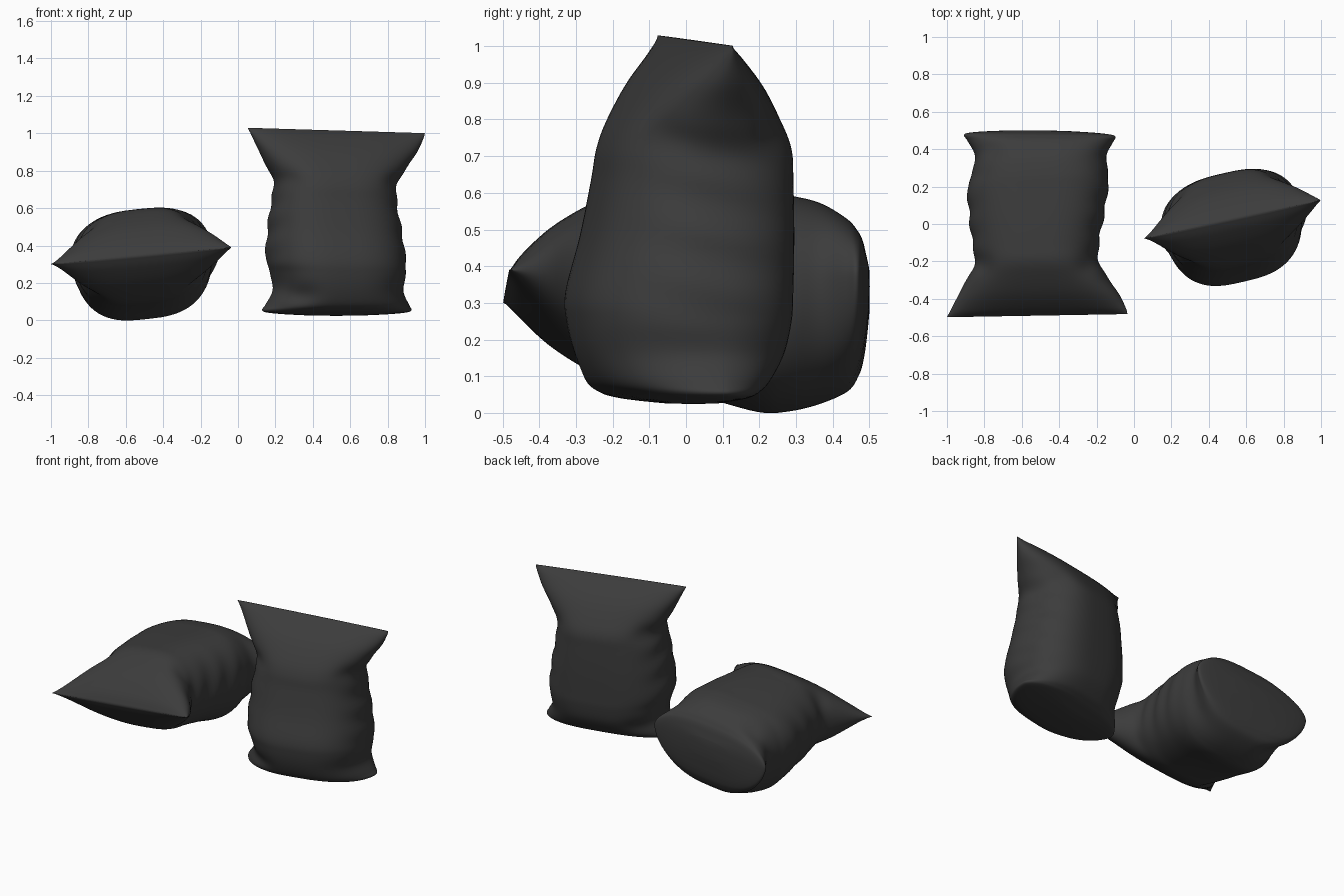
import bpy
import bmesh
import math
from mathutils import Matrix, Vector

cube = bpy.data.objects.get("Cube")
if cube:
    bpy.data.objects.remove(cube, do_unlink=True)

foil = bpy.data.materials.new("charcoal foil")
foil.use_nodes = True
colour = (0.045, 0.045, 0.045, 1)
foil.diffuse_color = colour
shader = foil.node_tree.nodes["Principled BSDF"]
shader.inputs["Base Color"].default_value = colour
shader.inputs["Roughness"].default_value = 0.6

# Pouch sections from bottom to seal:
# height, left half width, right half width, front depth, back depth, pointedness
SECTIONS = [
    (-.004, .15, .15, .07, .05, 1),
    (.003, .29, .29, .13, .08, 1),
    (.012, .38, .38, .19, .115, 1.1),
    (.025, .405, .41, .235, .14, 1.2),
    (.055, .385, .395, .28, .175, 1.2),
    (.13, .345, .36, .315, .22, 1.05),
    (.22, .355, .37, .335, .24, .95),
    (.3, .38, .37, .335, .245, .95),
    (.45, .37, .35, .295, .25, .95),
    (.6, .35, .325, .265, .25, .95),
    (.69, .335, .325, .25, .245, .95),
    (.77, .37, .365, .215, .21, 1),
    (.87, .425, .435, .145, .145, 1),
    (.95, .465, .475, .06, .065, 1),
    (.985, .485, .485, .005, .005, 1),
]
AROUND = 80
STEPS = 6


def spline(a, b, c, d, t):
    """Smooth blend between rows b and c."""
    out = []
    for p, q, r, s in zip(a, b, c, d):
        out.append(q + t * ((r - p) + t * (2 * p - 5 * q + 4 * r - s
                   + t * (3 * (q - r) + s - p))) / 2)
    return out


def smooth_rows(rows):
    result = []
    last = len(rows) - 1
    for i in range(last):
        for k in range(STEPS):
            result.append(spline(rows[max(i - 1, 0)], rows[i], rows[i + 1],
                                 rows[min(i + 2, last)], k / STEPS))
    return result + [list(rows[-1])]


def power(value, exponent):
    return math.copysign(abs(value) ** exponent, value)


def bump(value, centre, width):
    return math.exp(-((value - centre) / width) ** 2)


def section_point(row, angle):
    w, left, right, front, back, point = row
    c, s = math.cos(angle), math.sin(angle)
    u = power(c, .67) * (right if c > 0 else left)
    v = power(s, point) * (back if s > 0 else front)
    # Body is fuller at the back right and front left
    v *= 1 + .05 * c * math.copysign(1, s)
    # Side folds fade out towards the seal and the base
    side = c ** 4 * math.sin(math.pi * max(w, 0)) ** 2
    u += math.copysign(.006, c) * side * math.sin(42 * w + 9 * v + c)
    # Soft dents: pinch below the seal, hollow near the base
    v *= 1 - .12 * bump(w, .72, .05) * bump(abs(u), .3, .06)
    v *= 1 - .1 * bump(w, .1, .05) * bump(u, -.25, .08)
    # Seal is slightly higher at the left end
    return Vector((u, v, w - .03 * u * w))


def make_pouch(name, matrix):
    bm = bmesh.new()
    rings = []
    for row in smooth_rows(SECTIONS):
        rings.append([bm.verts.new(section_point(row, math.tau * i / AROUND))
                      for i in range(AROUND)])
    for low, high in zip(rings, rings[1:]):
        for i in range(AROUND):
            j = (i + 1) % AROUND
            bm.faces.new((low[i], low[j], high[j], high[i]))
    # Base panel and closed seal
    centre = bm.verts.new((0, 0, SECTIONS[0][0] - .002))
    top = bm.verts.new((0, 0, SECTIONS[-1][0]))
    for i in range(AROUND):
        j = (i + 1) % AROUND
        bm.faces.new((rings[0][j], rings[0][i], centre))
        bm.faces.new((rings[-1][i], rings[-1][j], top))
    bmesh.ops.recalc_face_normals(bm, faces=bm.faces)
    mesh = bpy.data.meshes.new(name)
    bm.to_mesh(mesh)
    bm.free()
    mesh.materials.append(foil)
    pouch = bpy.data.objects.new(name, mesh)
    bpy.context.collection.objects.link(pouch)
    pouch.matrix_world = matrix
    bpy.ops.object.select_all(action="DESELECT")
    pouch.select_set(True)
    bpy.context.view_layer.objects.active = pouch
    bpy.ops.object.shade_smooth_by_angle(angle=math.radians(60))


def turn(degrees, axis):
    return Matrix.Rotation(math.radians(degrees), 4, axis)


# One pouch stands, the other lies on its front
make_pouch("standing_pouch",
           Matrix.Translation((.525, .025, .03)) @ turn(12.2, "Z"))
make_pouch("lying_pouch",
           Matrix.Translation((-.506, .495, .345)) @ turn(-.7, "Z")
           @ turn(90, "X") @ turn(5.3, "Z"))
